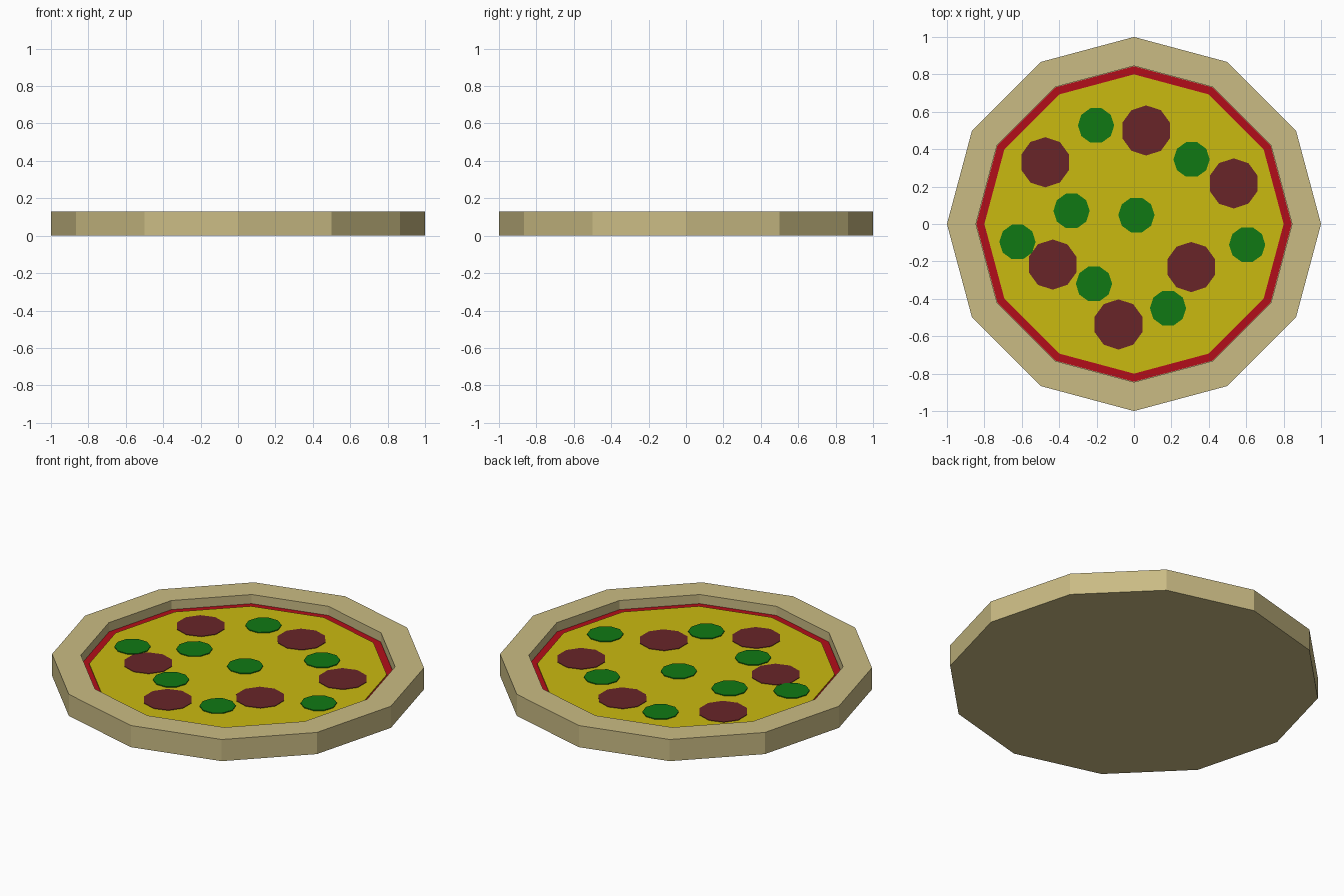
import bpy, bmesh, math

if "Cube" in bpy.data.objects:
    bpy.data.objects.remove(bpy.data.objects["Cube"])


def material(name, rgb):
    m = bpy.data.materials.new(name)
    m.diffuse_color = (*rgb, 1)
    m.use_nodes = True
    m.node_tree.nodes["Principled BSDF"].inputs["Base Color"].default_value = m.diffuse_color
    return m


def finish(name, bm, mat):
    bmesh.ops.recalc_face_normals(bm, faces=bm.faces)
    me = bpy.data.meshes.new(name)
    bm.to_mesh(me)
    bm.free()
    me.materials.append(mat)
    ob = bpy.data.objects.new(name, me)
    bpy.context.collection.objects.link(ob)
    return ob


def ring(bm, r, z, n, turn=0.0, x=0.0, y=0.0):
    return [bm.verts.new((x + r * math.cos(turn + math.tau * i / n),
                          y + r * math.sin(turn + math.tau * i / n), z)) for i in range(n)]


def lathe(name, profile, n, mat, turn=0.0, x=0.0, y=0.0):
    """Stack of n-sided rings, capped at both ends."""
    bm = bmesh.new()
    rings = [ring(bm, r, z, n, turn, x, y) for r, z in profile]
    for a, b in zip(rings, rings[1:]):
        for i in range(n):
            j = (i + 1) % n
            bm.faces.new((a[i], a[j], b[j], b[i]))
    bm.faces.new(rings[0][::-1])
    bm.faces.new(rings[-1])
    return finish(name, bm, mat)


dough = material("dough", (0.59, 0.50, 0.23))
red = material("tomato", (0.45, 0.004, 0.01))
yellow = material("cheese", (0.59, 0.49, 0.005))
maroon = material("cured_meat", (0.14, 0.018, 0.022))
green = material("pepper", (0.005, 0.19, 0.007))

# Crust with a recessed middle
lathe("crust", [(1, 0), (1, 0.128), (0.845, 0.128), (0.845, 0.07)], 12, dough)

# Sauce and cheese layers
lathe("sauce", [(0.843, 0.068), (0.843, 0.075)], 12, red)
lathe("cheese", [(0.80, 0.073), (0.80, 0.08)], 12, yellow)

# Toppings
meat = [(0.065, 0.50), (-0.475, 0.33), (0.533, 0.217),
        (-0.435, -0.217), (0.306, -0.23), (-0.083, -0.537)]
for i, (x, y) in enumerate(meat):
    lathe(f"pepperoni_{i + 1}", [(0.134, 0.078), (0.134, 0.083)], 10, maroon, math.pi / 2, x, y)

peppers = [(-0.203, 0.527), (0.308, 0.345), (-0.334, 0.07), (0.013, 0.048),
           (-0.623, -0.096), (0.605, -0.11), (-0.214, -0.32), (0.182, -0.45)]
for i, (x, y) in enumerate(peppers):
    lathe(f"green_pepper_{i + 1}", [(0.097, 0.078), (0.097, 0.085)], 10, green, 0, x, y)
